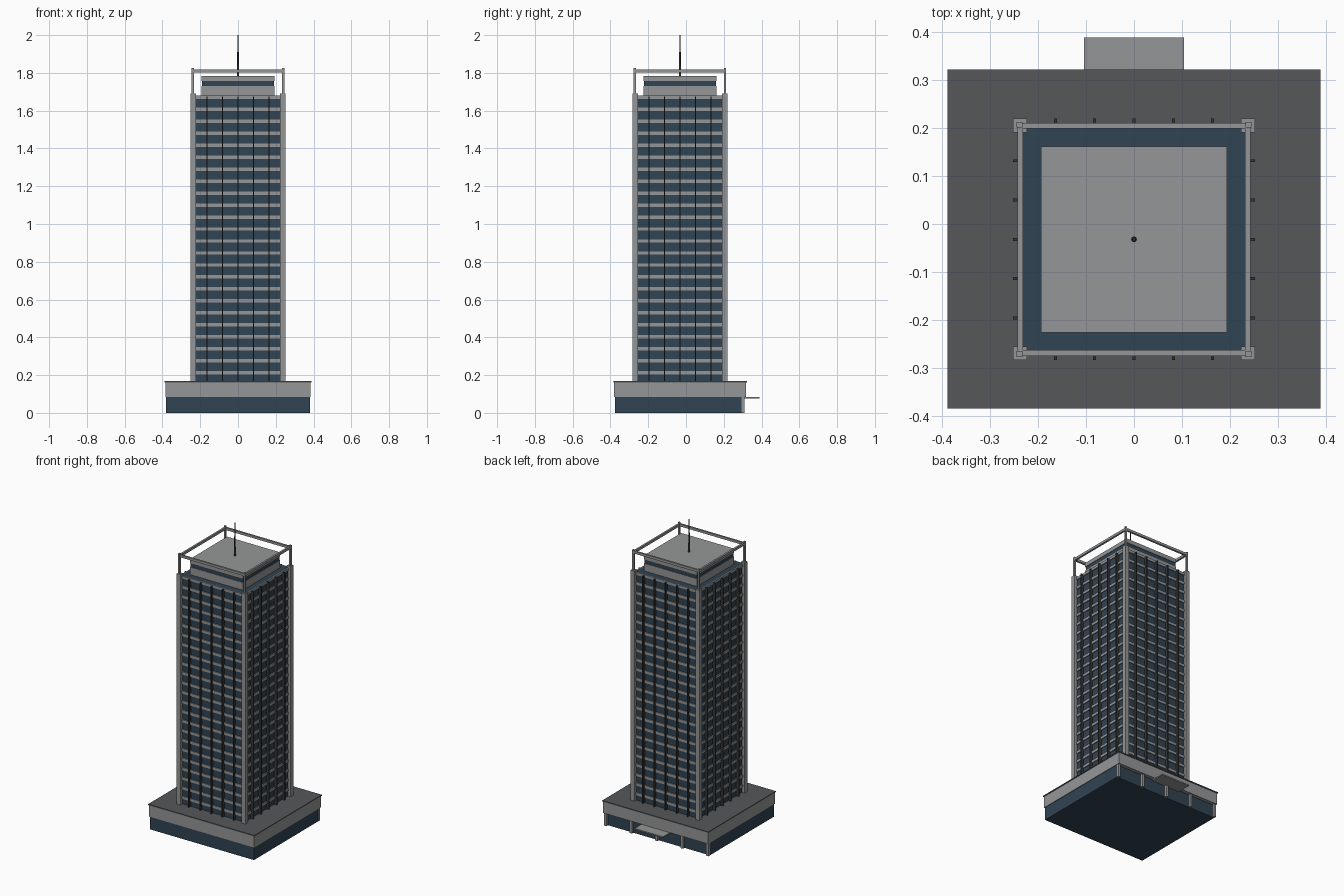
import bpy, bmesh, math
from mathutils import Matrix, Vector

if "Cube" in bpy.data.objects:
    bpy.data.objects.remove(bpy.data.objects["Cube"])

CY = -0.032  # tower centre in y


def material(name, rgb):
    m = bpy.data.materials.new(name)
    m.diffuse_color = (*rgb, 1)
    m.use_nodes = True
    m.node_tree.nodes["Principled BSDF"].inputs["Base Color"].default_value = m.diffuse_color
    return m


CONCRETE = material("light_concrete", (0.30, 0.305, 0.31))
ROOF = material("dark_roof", (0.09, 0.096, 0.102))
GLASS = material("blue_glass", (0.030, 0.056, 0.085))
METAL = material("dark_metal", (0.035, 0.036, 0.038))


def boxes(name, mat, specs):
    """One object made of boxes given as (x0, x1, y0, y1, z0, z1)."""
    bm = bmesh.new()
    for x0, x1, y0, y1, z0, z1 in specs:
        mtx = Matrix.Translation(Vector(((x0 + x1) / 2, (y0 + y1) / 2, (z0 + z1) / 2)))
        bmesh.ops.create_cube(bm, size=1, matrix=mtx @ Matrix.Diagonal((x1 - x0, y1 - y0, z1 - z0, 1)))
    return finish(name, mat, bm)


def finish(name, mat, bm):
    me = bpy.data.meshes.new(name)
    bm.to_mesh(me)
    bm.free()
    me.materials.append(mat)
    ob = bpy.data.objects.new(name, me)
    bpy.context.collection.objects.link(ob)
    return ob


def square(h, z0, z1):
    """Box of half width h centred on the tower."""
    return (-h, h, CY - h, CY + h, z0, z1)


def post(x, y, h, z0, z1):
    return (x - h, x + h, y - h, y + h, z0, z1)


# Podium: glazed base, concrete band, roof slab
boxes("podium_glass", GLASS, [(-0.381, 0.381, -0.377, 0.295, 0, 0.09)])
boxes("podium_band", CONCRETE, [(-0.385, 0.385, -0.381, 0.318, 0.085, 0.161)])
boxes("podium_roof", ROOF, [(-0.389, 0.389, -0.385, 0.322, 0.161, 0.168)])

# Rear entrance: columns and canopy
boxes("entrance_columns", CONCRETE,
      [post(-0.374 + i * 0.187, 0.303, 0.008, 0, 0.085) for i in range(5)])
boxes("entrance_canopy", CONCRETE, [(-0.104, 0.104, 0.29, 0.389, 0.077, 0.085)])

# Tower: glass core, spandrel bands on each floor
boxes("tower_glass", GLASS, [square(0.232, 0.165, 1.68)])
PITCH = 0.0634
boxes("floor_bands", CONCRETE,
      [square(0.238, 0.2035 + i * PITCH, 0.2215 + i * PITCH) for i in range(23)])

# Top band, open in the middle so the glass roof shows
def ring(h, w, z0, z1):
    i = h - w
    return [(-h, h, CY + i, CY + h, z0, z1), (-h, h, CY - h, CY - i, z0, z1),
            (-h, -i, CY - i, CY + i, z0, z1), (i, h, CY - i, CY + i, z0, z1)]


boxes("top_band", CONCRETE, ring(0.238, 0.006, 1.663, 1.68))

# Vertical fins on all four faces
fins = []
for i in range(-2, 3):
    p = i * 0.082
    for s in (-1, 1):
        a, b = sorted((s * 0.228, s * 0.252))
        fins.append((p - 0.003, p + 0.003, CY + a, CY + b, 0.165, 1.675))
        fins.append((a, b, CY + p - 0.003, CY + p + 0.003, 0.165, 1.675))
boxes("facade_fins", METAL, fins)

# Corner columns, roof posts and the beam frame above
corners = [(sx, sy) for sx in (-1, 1) for sy in (-1, 1)]
boxes("corner_columns", CONCRETE,
      [post(sx * 0.2375, CY + sy * 0.2375, 0.0145, 0.165, 1.692) for sx, sy in corners])
boxes("roof_posts", CONCRETE,
      [post(sx * 0.239, CY + sy * 0.239, 0.006, 1.69, 1.826) for sx, sy in corners])
boxes("roof_frame", CONCRETE, ring(0.243, 0.012, 1.803, 1.819))

# Penthouse with a window strip
boxes("penthouse_walls", CONCRETE, [square(0.194, 1.678, 1.73), square(0.194, 1.756, 1.783)])
boxes("penthouse_windows", GLASS, [square(0.191, 1.73, 1.756)])

# Stepped antenna
bm = bmesh.new()
for r, z0, z1 in ((0.006, 1.78, 1.84), (0.0045, 1.84, 1.91), (0.003, 1.91, 2.0)):
    bmesh.ops.create_cone(bm, cap_ends=True, segments=12, radius1=r, radius2=r, depth=z1 - z0,
                          matrix=Matrix.Translation((0, CY, (z0 + z1) / 2)))
finish("antenna", METAL, bm)
